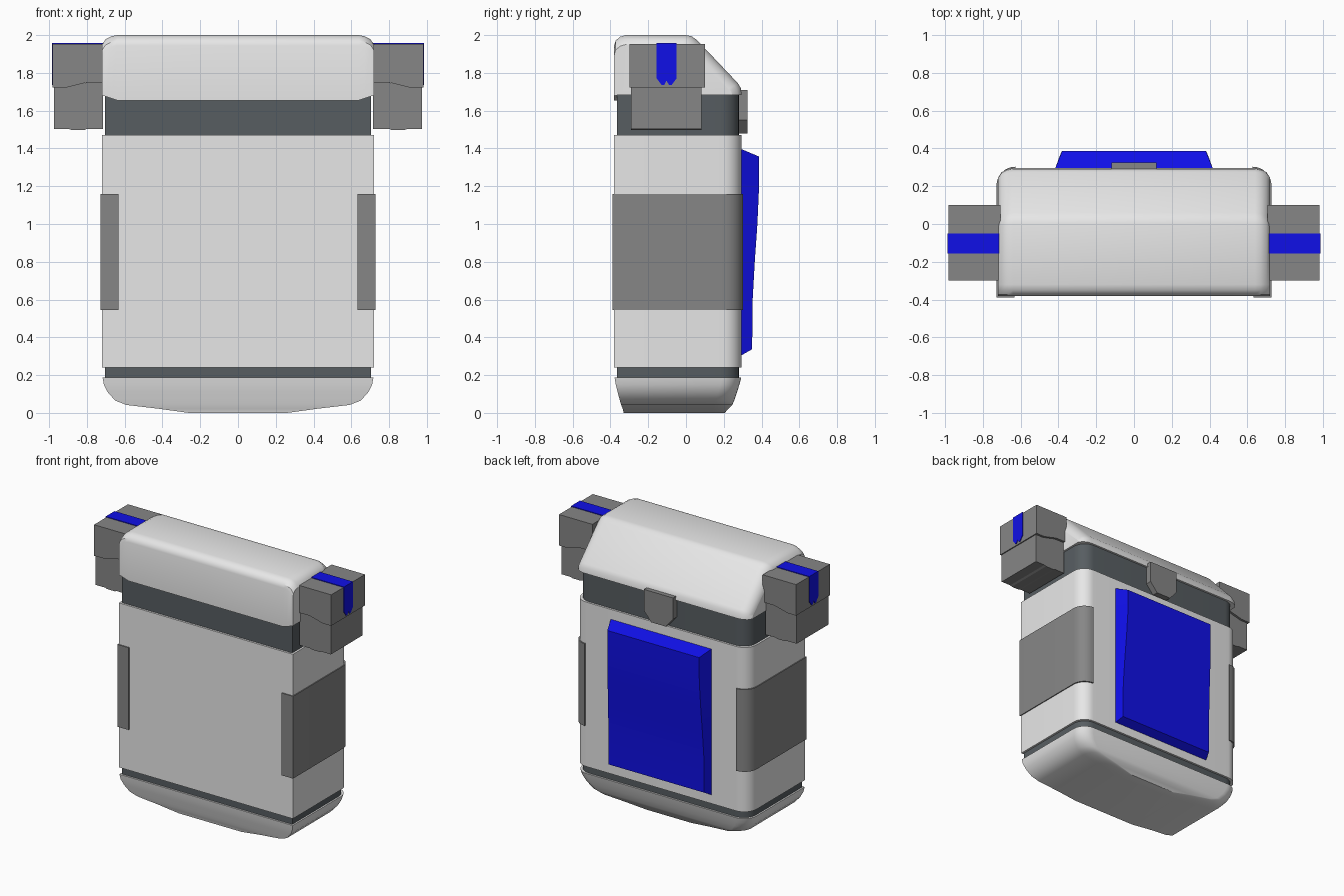
import bpy, bmesh, math

if "Cube" in bpy.data.objects:
    bpy.data.objects.remove(bpy.data.objects["Cube"])


def material(name, rgb):
    m = bpy.data.materials.new(name)
    m.diffuse_color = (*rgb, 1)
    m.use_nodes = True
    m.node_tree.nodes["Principled BSDF"].inputs["Base Color"].default_value = m.diffuse_color
    return m


LIGHT = material("light grey", (0.8, 0.8, 0.8))
GREY = material("mid grey", (0.24, 0.24, 0.24))
DARK = material("dark slate", (0.095, 0.11, 0.12))
BLUE = material("blue", (0.005, 0.005, 0.8))


def loft(name, rings, mat, smooth=True):
    """Skin a list of closed rings (equal point counts) and cap both ends."""
    bm = bmesh.new()
    vs = [[bm.verts.new(p) for p in r] for r in rings]
    n = len(rings[0])
    for a, b in zip(vs, vs[1:]):
        for i in range(n):
            j = (i + 1) % n
            bm.faces.new((a[i], a[j], b[j], b[i]))
    bm.faces.new(vs[0][::-1])
    bm.faces.new(vs[-1])
    bmesh.ops.recalc_face_normals(bm, faces=bm.faces)
    me = bpy.data.meshes.new(name)
    bm.to_mesh(me)
    bm.free()
    me.materials.append(mat)
    ob = bpy.data.objects.new(name, me)
    bpy.context.collection.objects.link(ob)
    if smooth:
        bpy.ops.object.select_all(action='DESELECT')
        ob.select_set(True)
        bpy.context.view_layer.objects.active = ob
        bpy.ops.object.shade_smooth_by_angle(angle=math.radians(32))
    return ob


def arc(cx, cy, r, n=8):
    return [(cx + r * math.cos(i / n * math.pi / 2),
             cy + r * math.sin(i / n * math.pi / 2)) for i in range(n + 1)]


def outline(hx, y0, y1, r, z):
    """Rectangle, sharp at the front, rounded at the back corners."""
    right = [(hx, y0)] + arc(hx - r, y1 - r, r)
    return [(x, y, z) for x, y in right + [(-x, y) for x, y in right[::-1]]]


# Main body and the two dark bands
for name, mat, hx, y0, y1, z0, z1 in (
        ("body", LIGHT, 0.72, -0.38, 0.295, 0.24, 1.47),
        ("lower_band", DARK, 0.705, -0.365, 0.28, 0.17, 0.25),
        ("upper_band", DARK, 0.705, -0.365, 0.28, 1.46, 1.70)):
    loft(name, [outline(hx, y0, y1, 0.1, z) for z in (z0, z1)], mat)

# Rounded base
loft("base", [outline(*s) for s in (
    (0.717, -0.378, 0.293, 0.10, 0.188),
    (0.71, -0.372, 0.283, 0.10, 0.15),
    (0.69, -0.362, 0.27, 0.10, 0.11),
    (0.65, -0.35, 0.255, 0.10, 0.065),
    (0.59, -0.343, 0.245, 0.10, 0.042),
    (0.42, -0.335, 0.225, 0.09, 0.022),
    (0.26, -0.33, 0.205, 0.08, 0.0))], LIGHT)


# Lid: side profile lofted across x, shrinking at both ends
def lid_section(x, d, zb):
    prof = [(-0.365, zb), (-0.38, zb), (-0.38, 1.945 - d), (-0.373, 1.97 - d),
            (-0.35, 1.991 - d), (-0.32, 2 - d), (0.0 - 0.4 * d, 2 - d),
            (0.03 - 0.7 * d, 1.994 - d), (0.06 - d, 1.972 - d),
            (0.275 - d, 1.745 - d * 0.6), (0.29 - d, 1.72 - d * 0.4),
            (0.295 - d, 1.682), (-0.365, 1.682)]
    return [(x, y, z) for y, z in prof]


half = [(0.0, 0.0, 1.655), (0.64, 0.0, 1.655), (0.67, 0.006, 1.665),
        (0.70, 0.021, 1.675), (0.72, 0.05, 1.68)]
stations = [(-x, d, z) for x, d, z in half[:0:-1]] + half
loft("lid", [lid_section(*s) for s in stations], LIGHT)

# Blue back panel with a bulging upper face
panel = [  # z of base, z of face, face half width, face y
    (1.40, 1.357, 0.38, 0.387), (1.18, 1.18, 0.38, 0.386),
    (1.0, 1.0, 0.385, 0.378), (0.80, 0.80, 0.39, 0.364),
    (0.60, 0.60, 0.395, 0.353), (0.30, 0.337, 0.395, 0.35)]
loft("back_panel", [[(-0.42, 0.285, zb), (-w, y, zf), (w, y, zf), (0.42, 0.285, zb)]
                    for zb, zf, w, y in panel], BLUE)

# Latch tab on the back
tab = [(-0.12, 1.71), (0.12, 1.71), (0.12, 1.55), (0.06, 1.48), (-0.06, 1.48), (-0.12, 1.55)]
loft("latch_tab", [[(x, y, z) for x, z in tab] for y in (0.27, 0.325)], GREY, False)

for s, side in ((-1, "left"), (1, "right")):
    # Side plate wrapping round the body
    plate = [(0.633, -0.388), (0.727, -0.388)] + arc(0.623, 0.199, 0.104) + [(0.623, 0.303), (0.6, 0.29)]
    plate = [(0.633, -0.388), (0.727, -0.388)] + arc(0.627, 0.203, 0.1)
    loft(side + "_side_plate", [[(s * x, y, z) for x, y in plate] for z in (0.545, 1.16)], GREY)

    # Shoulder block: stepped upper half over a narrower lower half
    upper = [(0.705, 1.75), (0.80, 1.75), (0.91, 1.722), (0.981, 1.722), (0.981, 1.954), (0.705, 1.954)]
    loft(side + "_block_upper", [[(s * x, y, z) for x, z in upper] for y in (-0.30, 0.10)], GREY, False)
    lower = [(0.715, 1.503), (0.80, 1.503), (0.815, 1.497), (0.88, 1.497), (0.895, 1.503),
             (0.973, 1.503), (0.973, 1.76), (0.715, 1.76)]
    lower = [(x, min(z, 1.725) if x > 0.9 else z) for x, z in lower]
    loft(side + "_block_lower", [[(s * x, y, z) for x, z in lower] for y in (-0.292, 0.083)], GREY, False)

    # Blue stripe over the top and down the outer side, with a notched end
    top = [(0.715, -0.155), (0.986, -0.155), (0.986, -0.05), (0.715, -0.05)]
    loft(side + "_stripe_top", [[(s * x, y, z) for x, y in top] for z in (1.951, 1.959)], BLUE, False)
    end = [(-0.155, 1.959), (-0.155, 1.77), (-0.128, 1.735), (-0.115, 1.735), (-0.103, 1.76),
           (-0.09, 1.735), (-0.077, 1.735), (-0.05, 1.77), (-0.05, 1.959)]
    loft(side + "_stripe_side", [[(s * x, y, z) for y, z in end] for x in (0.978, 0.986)], BLUE, False)
